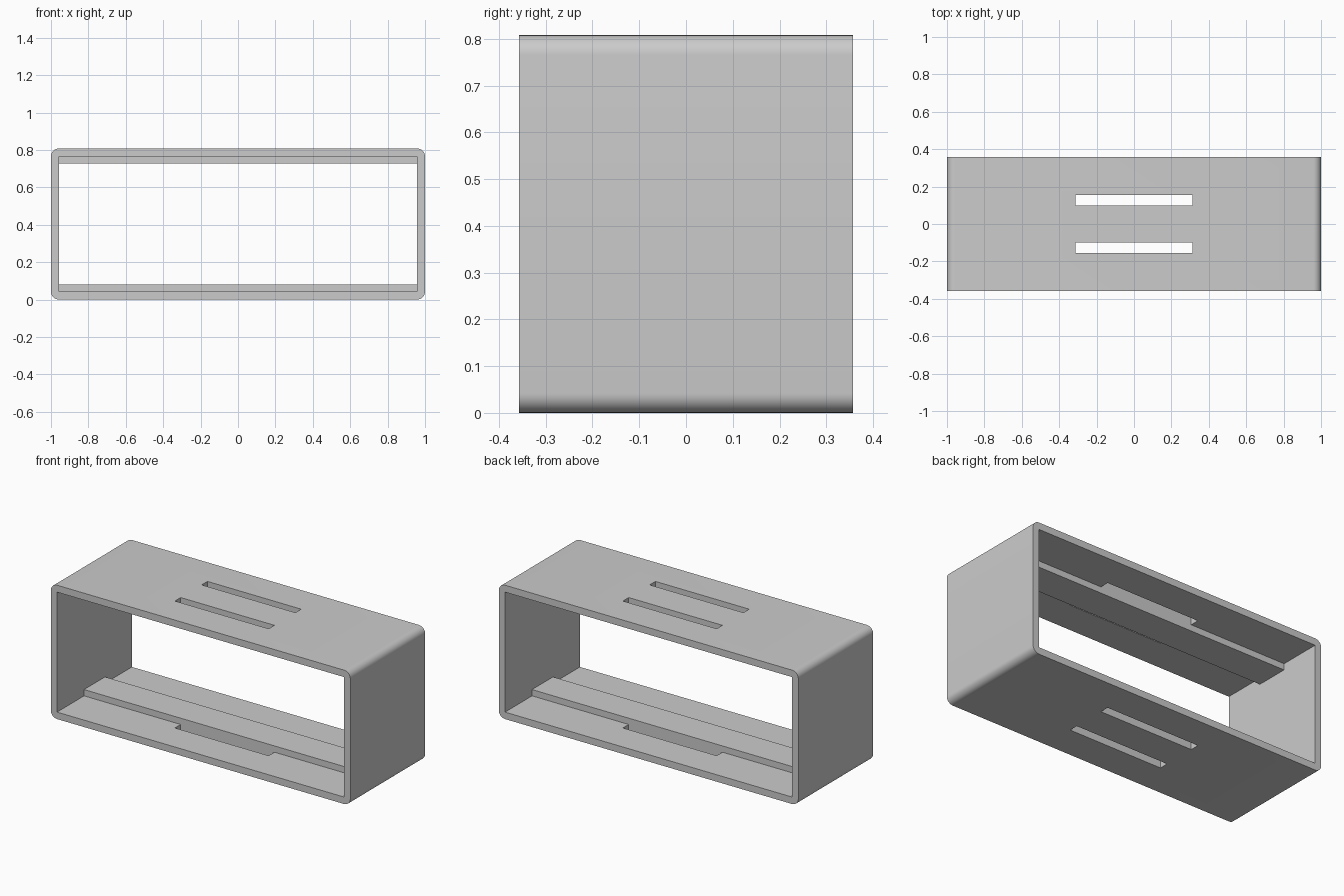
import bpy
import bmesh
import math

cube = bpy.data.objects.get("Cube")
if cube:
    bpy.data.objects.remove(cube, do_unlink=True)

WIDTH, DEPTH, HEIGHT = 2.0, 0.714, 0.808
WALL, RIB_RISE, RIB_HALF = 0.042, 0.038, 0.1
SLOT_HALF, SLOT_DEPTH = 0.313, 0.055
CORNER = 0.042

grey = bpy.data.materials.new("plain grey")
grey.use_nodes = True
colour = (0.6, 0.6, 0.6, 1)
grey.diffuse_color = colour
grey.node_tree.nodes["Principled BSDF"].inputs["Base Color"].default_value = colour


def box(name, x, y, z, round_corners=False):
    """Box between the (low, high) pairs, optionally rounded along its y edges."""
    bm = bmesh.new()
    bmesh.ops.create_cube(bm, size=1)
    for v in bm.verts:
        v.co = [pair[0] if c < 0 else pair[1] for c, pair in zip(v.co, (x, y, z))]
    if round_corners:
        edges = [e for e in bm.edges
                 if abs(e.verts[0].co.y - e.verts[1].co.y) > DEPTH / 2]
        bmesh.ops.bevel(bm, geom=edges, offset=CORNER, segments=8,
                        profile=0.5, affect='EDGES')
    bmesh.ops.recalc_face_normals(bm, faces=bm.faces)
    mesh = bpy.data.meshes.new(name)
    bm.to_mesh(mesh)
    bm.free()
    mesh.materials.append(grey)
    obj = bpy.data.objects.new(name, mesh)
    bpy.context.collection.objects.link(obj)
    return obj


# Rounded outer block of the open frame
frame = box("ribbed_frame", (-WIDTH / 2, WIDTH / 2), (-DEPTH / 2, DEPTH / 2),
            (0, HEIGHT), round_corners=True)

# Opening through the middle, leaving the floor and ceiling ribs
inner = (WALL - WIDTH / 2, WIDTH / 2 - WALL)
low = WALL + RIB_RISE
cutters = [box("opening_cutter", inner, (-DEPTH, DEPTH), (low, HEIGHT - low))]

# Full-height recesses and strap slots in front of and behind the ribs
for side in (-1, 1):
    recess = sorted((side * RIB_HALF, side * DEPTH))
    slot = sorted((side * RIB_HALF, side * (RIB_HALF + SLOT_DEPTH)))
    cutters.append(box("recess_cutter", inner, recess, (WALL, HEIGHT - WALL)))
    cutters.append(box("slot_cutter", (-SLOT_HALF, SLOT_HALF), slot, (-1, HEIGHT + 1)))

bpy.ops.object.select_all(action='DESELECT')
bpy.context.view_layer.objects.active = frame
frame.select_set(True)
for cutter in cutters:
    cut = frame.modifiers.new("cut", 'BOOLEAN')
    cut.operation = 'DIFFERENCE'
    cut.solver = 'EXACT'
    cut.object = cutter
    bpy.ops.object.modifier_apply(modifier=cut.name)
    bpy.data.objects.remove(cutter, do_unlink=True)

bpy.ops.object.shade_smooth_by_angle(angle=math.radians(30))
